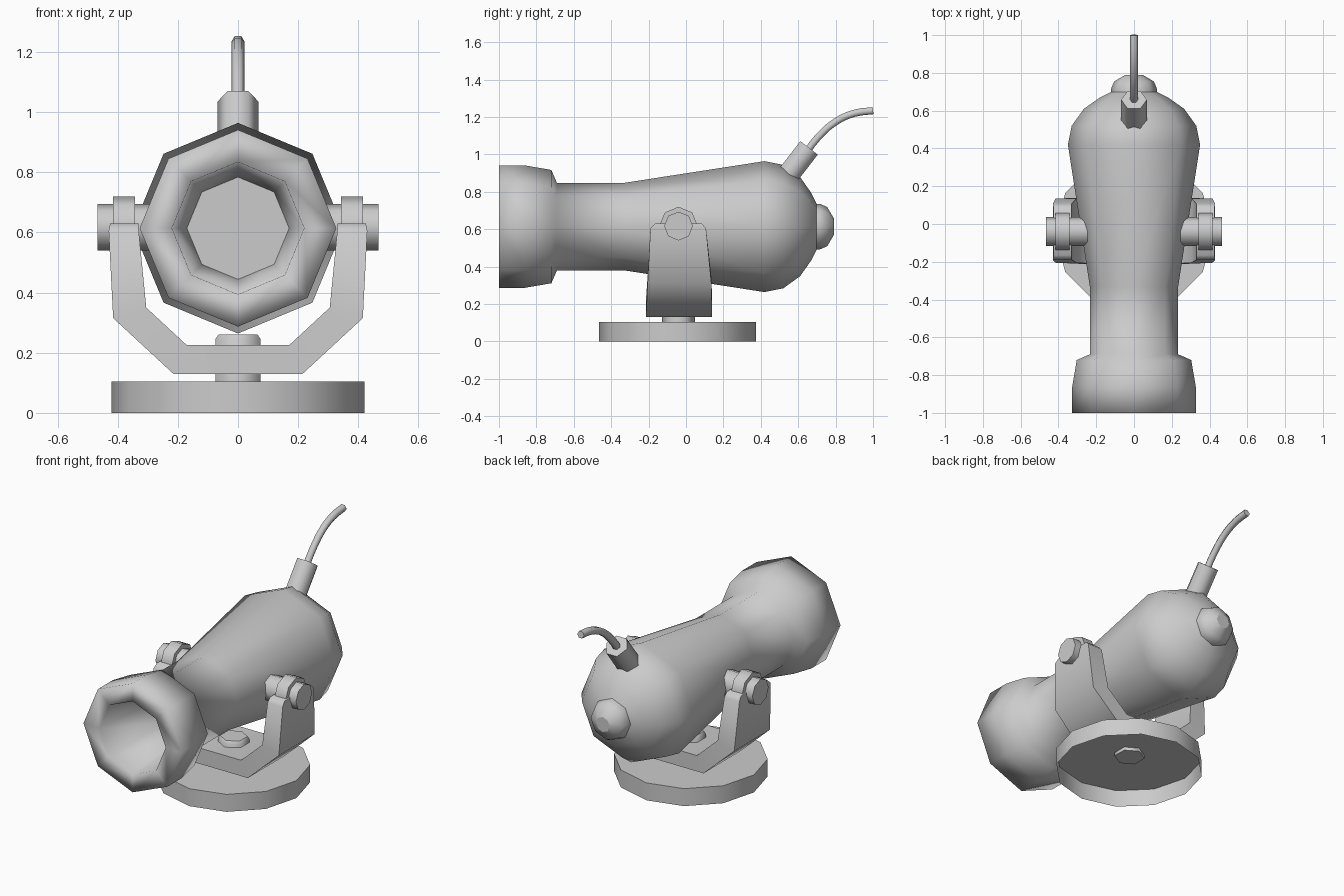
import bpy, bmesh
from math import cos, sin, pi, atan2, radians
from mathutils import Matrix, Vector

cube = bpy.data.objects.get("Cube")
if cube:
    bpy.data.objects.remove(cube, do_unlink=True)

# Single grey paint
grey = bpy.data.materials.new("grey_paint")
grey.use_nodes = True
colour = (0.6, 0.6, 0.6, 1)
grey.diffuse_color = colour
grey.node_tree.nodes["Principled BSDF"].inputs["Base Color"].default_value = colour


def finish(name, bm, angle):
    """Turn a bmesh into a shaded object; end caps stay flat."""
    bmesh.ops.recalc_face_normals(bm, faces=bm.faces[:])
    mesh = bpy.data.meshes.new(name)
    bm.to_mesh(mesh)
    bm.free()
    mesh.materials.append(grey)
    obj = bpy.data.objects.new(name, mesh)
    bpy.context.collection.objects.link(obj)
    bpy.ops.object.select_all(action='DESELECT')
    obj.select_set(True)
    bpy.context.view_layer.objects.active = obj
    bpy.ops.object.shade_smooth_by_angle(angle=radians(angle))
    for face in mesh.polygons:
        if len(face.vertices) > 4:
            face.use_smooth = False
    return obj


def lathe(name, profile, sides, origin, turn=Matrix(), start=0.0, angle=55,
          cap_first=True, cap_last=True):
    """Spin (height, radius) pairs round an axis with few sides."""
    bm = bmesh.new()
    place = Matrix.Translation(origin) @ turn
    steps = [start + 2 * pi * i / sides for i in range(sides)]
    rings = [[bm.verts.new(place @ Vector((r * cos(a), r * sin(a), h))) for a in steps]
             for h, r in profile]
    for low, high in zip(rings, rings[1:]):
        for i in range(sides):
            j = (i + 1) % sides
            bm.faces.new((low[i], low[j], high[j], high[i]))
    if cap_first:
        bm.faces.new(rings[0])
    if cap_last:
        bm.faces.new(rings[-1])
    return finish(name, bm, angle)


along_y = Matrix.Rotation(-pi / 2, 4, 'X')
along_x = Matrix.Rotation(pi / 2, 4, 'Y')
mid_y = -0.045
axis_z = 0.614

# Lamp housing: deep reflector, hood, neck and bulging rear
lathe("lamp_housing",
      [(-0.55, 0.17), (-1, 0.22), (-1, 0.327), (-0.86, 0.327), (-0.72, 0.303),
       (-0.69, 0.234), (-0.33, 0.234), (0.42, 0.35), (0.52, 0.33),
       (0.61, 0.265), (0.67, 0.18), (0.70, 0.12)],
      8, (0, 0, axis_z), along_y, angle=180)

# Rear knob
lathe("rear_knob", [(0.68, 0.122), (0.715, 0.122), (0.755, 0.105), (0.79, 0.045)],
      8, (0, 0, axis_z), along_y, angle=180)

# Hollow base and pivot bolt
lathe("base", [(0, 0.42), (0.105, 0.42)], 12, (0, mid_y, 0), cap_first=False)
lathe("pivot_bolt", [(0.085, 0.087), (0.245, 0.087), (0.26, 0.075)],
      6, (0, mid_y + 0.005, 0), start=pi / 6, angle=62)

# Yoke: stations of outer x, z, inner x, z, front y, back y
half = [(0.425, 0.63, 0.33, 0.63, -0.165, 0.085),
        (0.43, 0.605, 0.33, 0.605, -0.19, 0.107),
        (0.415, 0.315, 0.305, 0.35, -0.205, 0.135),
        (0.215, 0.13, 0.17, 0.225, -0.214, 0.14)]
stations = half + [(-ox, oz, -ix, iz, f, b) for ox, oz, ix, iz, f, b in reversed(half)]
bm = bmesh.new()
loops = [[bm.verts.new(p) for p in ((ox, f, oz), (ox, b, oz), (ix, b, iz), (ix, f, iz))]
         for ox, oz, ix, iz, f, b in stations]
for one, two in zip(loops, loops[1:]):
    for i in range(4):
        j = (i + 1) % 4
        bm.faces.new((one[i], one[j], two[j], two[i]))
bm.faces.new(loops[0])
bm.faces.new(loops[-1])
finish("yoke", bm, 50)

# Tilt axles and their collars
for side, s in (("left", 1), ("right", -1)):
    hub = (0, mid_y + 0.005, 0.617)
    lathe(side + "_axle", [(s * 0.23, 0.077), (s * 0.467, 0.077)], 8, hub, along_x)
    lathe(side + "_collar", [(s * 0.342, 0.103), (s * 0.415, 0.103)], 8, hub, along_x)

# Cable gland, tilted backwards
tilt = Matrix.Rotation(-atan2(0.61, 0.79), 4, 'X')
lathe("cable_gland", [(-0.25, 0.068), (0, 0.068)], 6, (0, 0.658, 1.035), tilt, angle=62)

# Bent cable
curve = bpy.data.curves.new("cable", 'CURVE')
curve.dimensions = '3D'
curve.bevel_depth = 0.022
curve.bevel_resolution = 1
curve.resolution_u = 3
curve.use_fill_caps = True
path = [(0.635, 1.0), (0.70, 1.085), (0.80, 1.175), (0.90, 1.22), (1.0, 1.234)]
spline = curve.splines.new('BEZIER')
spline.bezier_points.add(len(path) - 1)
for point, (y, z) in zip(spline.bezier_points, path):
    point.co = (0, y, z)
    point.handle_left_type = point.handle_right_type = 'AUTO'
curve.materials.append(grey)
bpy.context.collection.objects.link(bpy.data.objects.new("cable", curve))
